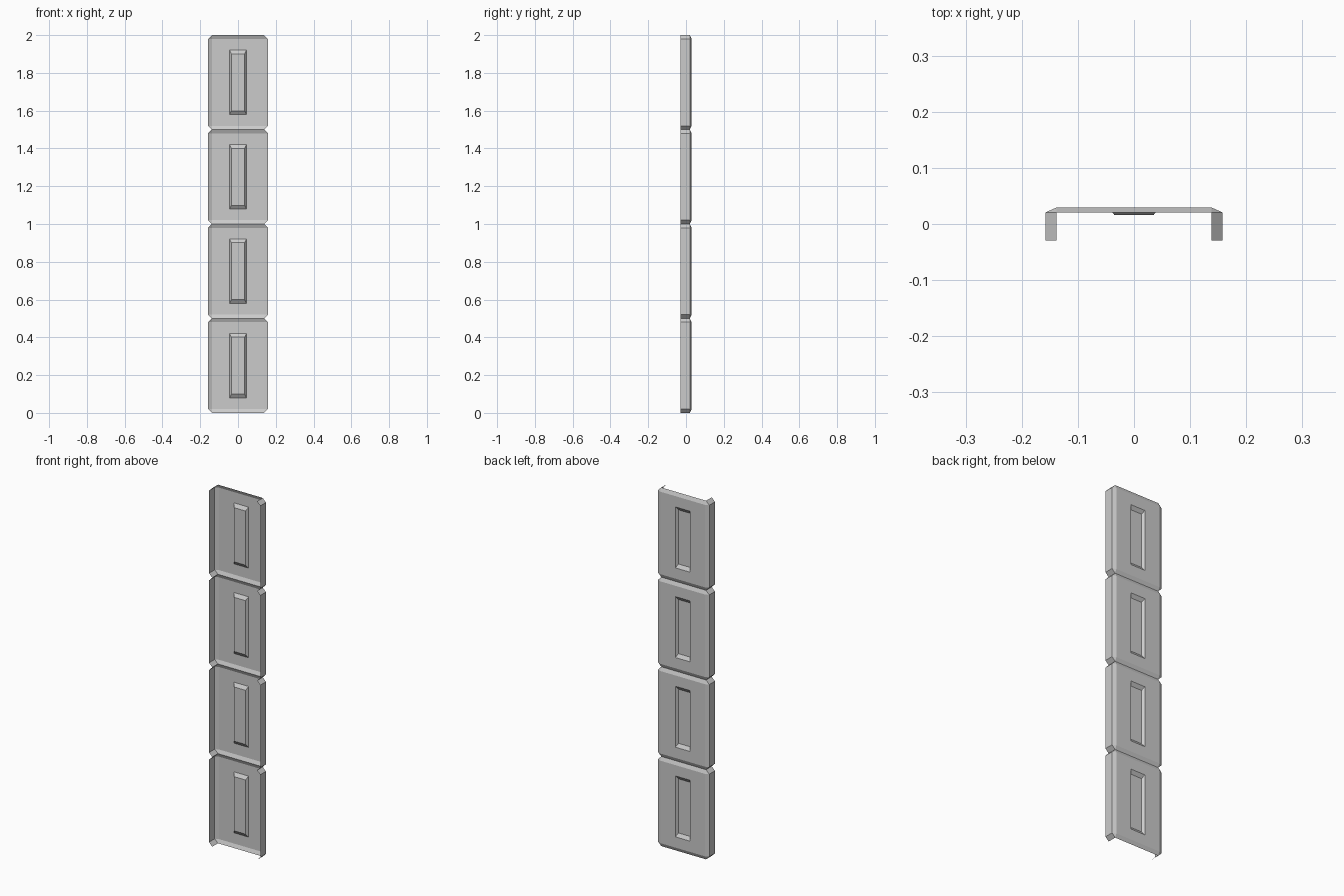
import bpy, bmesh

cube = bpy.data.objects.get("Cube")
if cube:
    bpy.data.objects.remove(cube, do_unlink=True)

grey = bpy.data.materials.new("light_grey")
grey.use_nodes = True
grey.diffuse_color = (0.6, 0.6, 0.6, 1)
grey.node_tree.nodes["Principled BSDF"].inputs["Base Color"].default_value = (0.6, 0.6, 0.6, 1)

HALF_W, HALF_H, CUT = 0.158, 0.25, 0.02
FRONT, RIM, BACK, PRESSED = -0.0295, 0.0205, 0.0295, 0.016
PANELS = 4


def rect(bm, w, h, y):
    """Corner verts of a rectangle, counter-clockwise seen from the front."""
    return [bm.verts.new((sx * w, y, sz * h))
            for sx, sz in ((-1, -1), (1, -1), (1, 1), (-1, 1))]


def bridge(bm, a, b):
    for i in range(len(a)):
        j = (i + 1) % len(a)
        bm.faces.new((a[i], a[j], b[j], b[i]))


def build_panel(name, z):
    bm = bmesh.new()
    face = rect(bm, HALF_W - CUT, HALF_H - CUT, BACK)
    mouth = rect(bm, 0.045, 0.17, BACK)
    floor = rect(bm, 0.035, 0.151, PRESSED)

    # back sheet with a pressed slot
    bridge(bm, face, mouth)
    bridge(bm, mouth, floor)
    bm.faces.new(floor)

    # sloped border: each corner has one vert on the side, one on the end
    side, end = [], []
    for v in face:
        sx, sz = (1 if v.co.x > 0 else -1), (1 if v.co.z > 0 else -1)
        side.append(bm.verts.new((sx * HALF_W, RIM, sz * (HALF_H - CUT))))
        end.append(bm.verts.new((sx * (HALF_W - CUT), RIM, sz * HALF_H)))
    for i in range(4):
        j = (i + 1) % 4
        rim = end if i % 2 == 0 else side
        bm.faces.new((rim[i], rim[j], face[j], face[i]))
        bm.faces.new((side[i], end[i], face[i]))

    # side flanges wrapping round the cut corners, open at top and bottom
    for lo, hi in ((1, 2), (0, 3)):
        path = [end[lo], side[lo], side[hi], end[hi]]
        lip = [bm.verts.new((v.co.x, FRONT, v.co.z)) for v in path]
        for k in range(3):
            bm.faces.new((path[k], path[k + 1], lip[k + 1], lip[k]))

    bmesh.ops.recalc_face_normals(bm, faces=bm.faces)
    bm.faces.ensure_lookup_table()
    # the back sheet faces +y
    if bm.faces[0].normal.y < 0:
        bmesh.ops.reverse_faces(bm, faces=bm.faces)
    mesh = bpy.data.meshes.new(name)
    bm.to_mesh(mesh)
    bm.free()
    mesh.materials.append(grey)
    obj = bpy.data.objects.new(name, mesh)
    obj.location.z = z
    bpy.context.collection.objects.link(obj)


# stack of identical panels
for n in range(PANELS):
    build_panel(f"panel_{n + 1}", HALF_H * (2 * n + 1))
